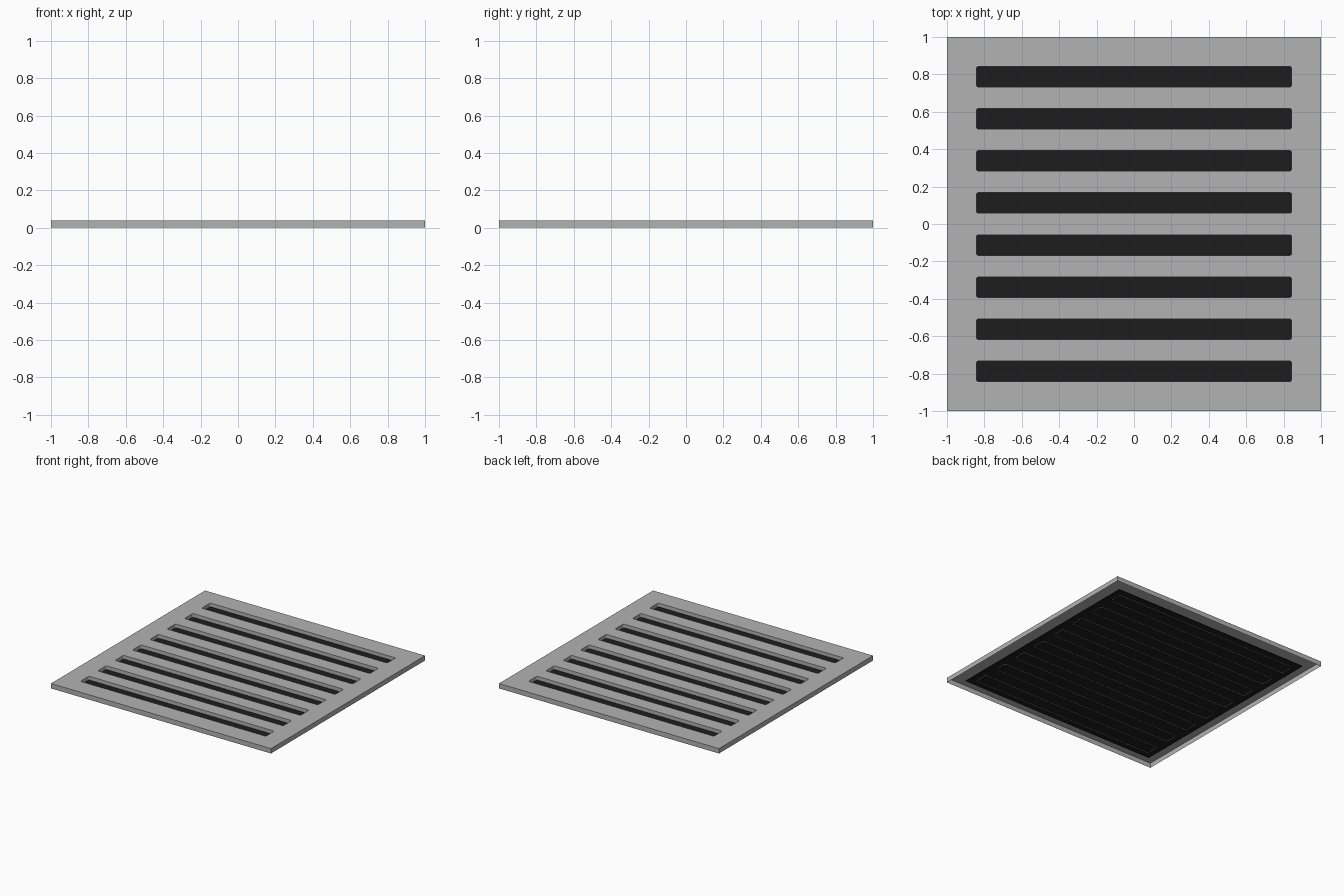
import bpy
import math

if "Cube" in bpy.data.objects:
    bpy.data.objects.remove(bpy.data.objects["Cube"], do_unlink=True)

HEIGHT = 0.04
SLOT_COUNT = 8
SLOT_STEP = 0.225


def make_material(name, level):
    mat = bpy.data.materials.new(name)
    mat.use_nodes = True
    colour = (level, level, level, 1)
    mat.diffuse_color = colour
    mat.node_tree.nodes["Principled BSDF"].inputs["Base Color"].default_value = colour
    return mat


def rounded_outline(cy, half_x, half_y, radius, steps=4):
    """Rectangle outline with rounded corners, anticlockwise."""
    points = []
    for corner, (sx, sy) in enumerate([(1, 1), (-1, 1), (-1, -1), (1, -1)]):
        for i in range(steps + 1):
            a = math.pi / 2 * (corner + i / steps)
            points.append((sx * (half_x - radius) + radius * math.cos(a),
                           cy + sy * (half_y - radius) + radius * math.sin(a)))
    return points


def add_loop(curve, points):
    spline = curve.splines.new("POLY")
    spline.points.add(len(points) - 1)
    for p, (x, y) in zip(spline.points, points):
        p.co = (x, y, 0, 1)
    spline.use_cyclic_u = True


# Slotted cover: filled on top, with a thin skirt and slot walls, open below
curve = bpy.data.curves.new("slotted_cover", "CURVE")
curve.dimensions = "2D"
curve.fill_mode = "FRONT"
curve.extrude = HEIGHT / 2
add_loop(curve, [(1, 1), (-1, 1), (-1, -1), (1, -1)])
for i in range(SLOT_COUNT):
    cy = (i - (SLOT_COUNT - 1) / 2) * SLOT_STEP
    add_loop(curve, rounded_outline(cy, 0.843, 0.055, 0.012))
cover = bpy.data.objects.new("slotted_cover", curve)
cover.location.z = HEIGHT / 2
curve.materials.append(make_material("light_grey", 0.45))
bpy.context.collection.objects.link(cover)
bpy.ops.object.select_all(action="DESELECT")
bpy.context.view_layer.objects.active = cover
cover.select_set(True)
bpy.ops.object.convert(target="MESH")
bpy.ops.object.shade_smooth_by_angle(angle=math.radians(30))

# Dark backing sheet seen through the slots
bpy.ops.mesh.primitive_cube_add(size=1, location=(0, 0, 0.007))
backing = bpy.context.object
backing.name = "backing_sheet"
backing.scale = (1.8, 1.8, 0.006)
backing.data.materials.append(make_material("near_black", 0.012))
